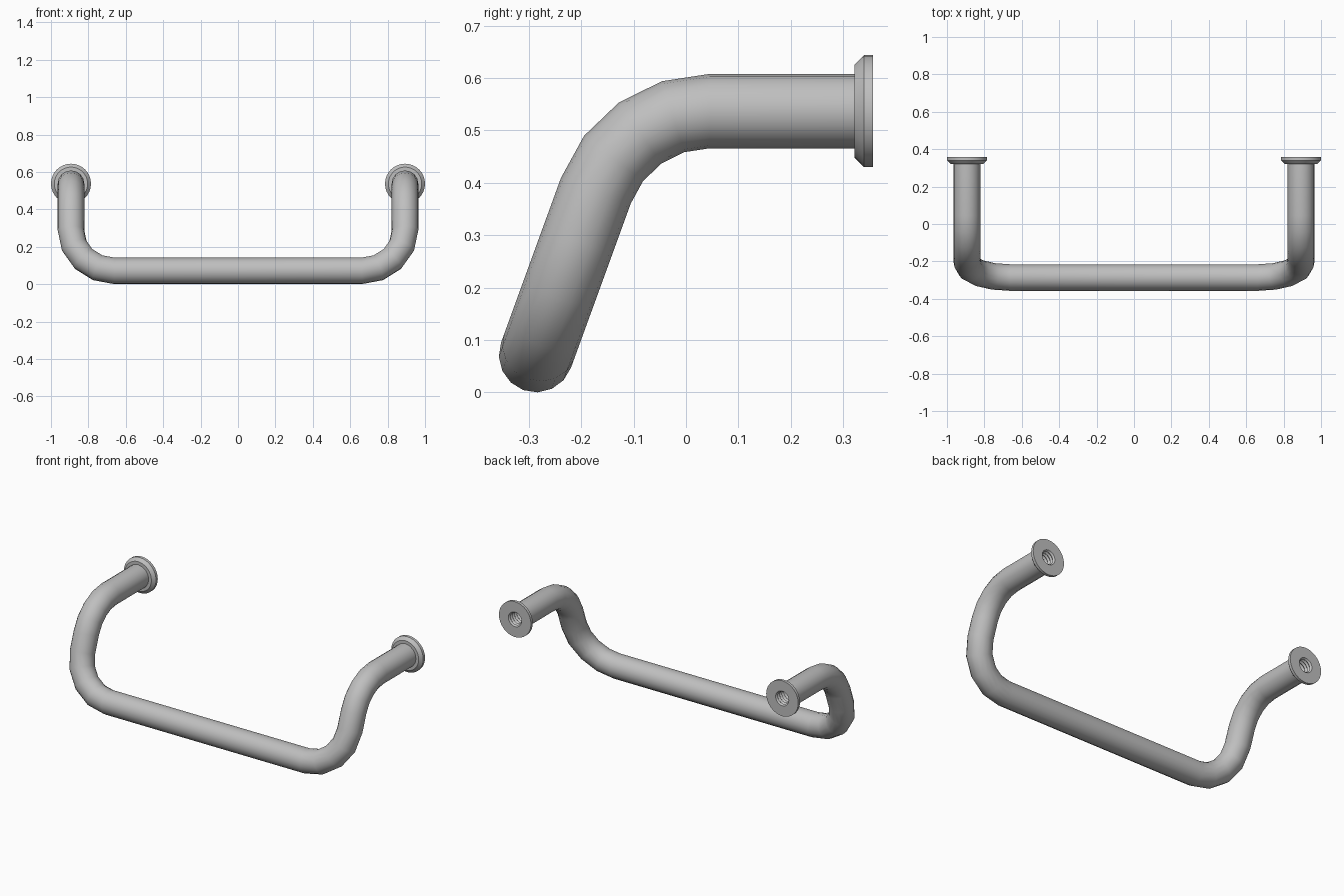
import bpy, bmesh, math
from mathutils import Matrix, Vector

if "Cube" in bpy.data.objects:
    bpy.data.objects.remove(bpy.data.objects["Cube"])

TUBE_R, BEND_R = 0.071, 0.231
END_X, END_Z, BACK_Y = 0.893, 0.537, 0.357

metal = bpy.data.materials.new("satin grey metal")
metal.use_nodes = True
colour = (0.52, 0.52, 0.52, 1)
metal.diffuse_color = colour
metal.node_tree.nodes["Principled BSDF"].inputs["Base Color"].default_value = colour


def skin(name, rings, sharp_angle):
    """Join successive rings of points with quads and mirror across x = 0."""
    bm = bmesh.new()
    loops = [[bm.verts.new(p) for p in ring] for ring in rings]
    for a, b in zip(loops, loops[1:]):
        n = len(a)
        for i in range(n):
            j = (i + 1) % n
            bm.faces.new((a[i], a[j], b[j], b[i]))
    bmesh.ops.recalc_face_normals(bm, faces=bm.faces)
    mesh = bpy.data.meshes.new(name)
    bm.to_mesh(mesh)
    bm.free()
    mesh.materials.append(metal)
    obj = bpy.data.objects.new(name, mesh)
    bpy.context.collection.objects.link(obj)
    bpy.ops.object.select_all(action='DESELECT')
    obj.select_set(True)
    bpy.context.view_layer.objects.active = obj
    bpy.ops.object.shade_smooth_by_angle(angle=math.radians(sharp_angle))
    mirror = obj.modifiers.new("mirror", 'MIRROR')
    mirror.use_axis[0] = True
    mirror.use_clip = True
    mirror.merge_threshold = 0.0005
    return obj


def circle(radius, sides):
    angles = [math.tau * i / sides for i in range(sides)]
    return [Vector((radius * math.cos(a), 0, radius * math.sin(a))) for a in angles]


# Bent tube: the section travels along local -y, turning about its own axes
frame = Matrix.Translation((END_X, BACK_Y - 0.025, END_Z))
section = circle(TUBE_R, 16)
tube_rings = []


def stamp():
    tube_rings.append([frame @ p for p in section])


def straight(length):
    global frame
    frame = frame @ Matrix.Translation((0, -length, 0))
    stamp()


def bend(degrees, axis, steps=4):
    global frame
    step = math.radians(degrees) / steps
    chord = 2 * BEND_R * math.sin(abs(step) / 2)
    half = Matrix.Rotation(step / 2, 4, axis)
    for _ in range(steps):
        frame = frame @ half @ Matrix.Translation((0, -chord, 0)) @ half
        stamp()


stamp()
straight(0.287)
bend(70, 'X')
straight(0.103)
bend(-90, 'Z')
straight(frame.translation.x)
skin("handle_tube", tube_rings, 40)

# Chamfered mounting flange with a threaded blind hole, as (radius, y)
profile = [(0.06, 0.322), (0.089, 0.322), (0.107, 0.34), (0.107, BACK_Y), (0.044, BACK_Y)]
for k in range(1, 21):
    profile.append((0.036 if k % 2 else 0.044, BACK_Y - 0.01 * k))
profile.append((0.001, BACK_Y - 0.22))
flange_rings = [[p + Vector((END_X, y, END_Z)) for p in circle(r, 32)] for r, y in profile]
skin("mounting_flange", flange_rings, 30)
